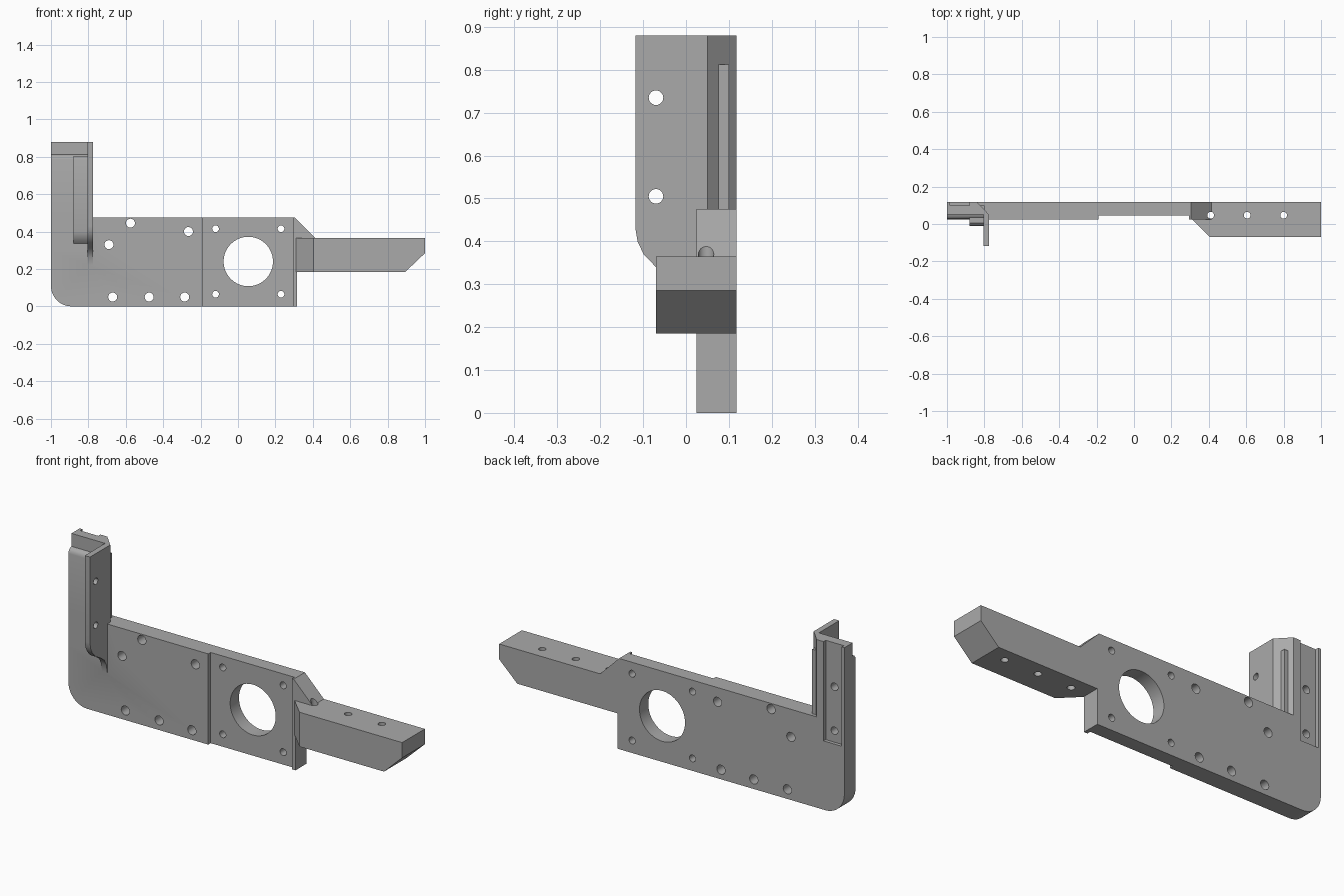
import bpy, bmesh, math
from mathutils import Vector

old = bpy.data.objects.get("Cube")
if old:
    bpy.data.objects.remove(old, do_unlink=True)

grey = bpy.data.materials.new("machined grey")
grey.use_nodes = True
COLOUR = (0.4, 0.4, 0.4, 1)
grey.diffuse_color = COLOUR
grey.node_tree.nodes["Principled BSDF"].inputs["Base Color"].default_value = COLOUR

# Maps a profile point (a, b) and a depth d to space, for each extrusion axis
PLACE = {"x": lambda a, b, d: (d, a, b),
         "y": lambda a, b, d: (a, d, b),
         "z": lambda a, b, d: (a, b, d)}


def prism(name, points, axis, low, high):
    """Extrude a closed profile along an axis."""
    bm = bmesh.new()
    place = PLACE[axis]
    face = bm.faces.new([bm.verts.new(place(a, b, low)) for a, b in points])
    new = bmesh.ops.extrude_face_region(bm, geom=[face])["geom"]
    shift = Vector(place(0, 0, high - low))
    bmesh.ops.translate(bm, vec=shift, verts=[v for v in new if isinstance(v, bmesh.types.BMVert)])
    bmesh.ops.recalc_face_normals(bm, faces=bm.faces)
    mesh = bpy.data.meshes.new(name)
    bm.to_mesh(mesh)
    bm.free()
    mesh.materials.append(grey)
    obj = bpy.data.objects.new(name, mesh)
    bpy.context.collection.objects.link(obj)
    return obj


def arc(cx, cy, r, start, end, n):
    angles = [math.radians(start + (end - start) * i / n) for i in range(n + 1)]
    return [(cx + r * math.cos(t), cy + r * math.sin(t)) for t in angles]


def rect(a0, b0, a1, b1):
    return [(a0, b0), (a1, b0), (a1, b1), (a0, b1)]


def drill(axis, a, b, r, low, high, n=24):
    return prism("drill", arc(a, b, r, 0, 360 - 360 / n, n - 1), axis, low, high)


def combine(target, other, operation):
    """Apply a boolean and remove the second object."""
    mod = target.modifiers.new("boolean", "BOOLEAN")
    mod.operation, mod.object, mod.solver = operation, other, "EXACT"
    bpy.context.view_layer.update()
    graph = bpy.context.evaluated_depsgraph_get()
    mesh = bpy.data.meshes.new_from_object(target.evaluated_get(graph))
    target.modifiers.clear()
    target.data = mesh
    bpy.data.objects.remove(other, do_unlink=True)


BACK, FRONT = 0.118, 0.025

# Main plate with rounded lower corner and sloped gusset above the arm
plate = prism("bracket_body",
              arc(-0.89, 0.11, 0.11, 180, 270, 10)
              + [(0.315, 0), (0.315, 0.365), (0.415, 0.365), (0.305, 0.475), (-1, 0.475)],
              "y", FRONT, BACK)

# Shallow mounting recess
combine(plate, prism("recess", rect(-0.19, -0.1, 0.295, 0.6), "y", -0.05, 0.045), "DIFFERENCE")

# Arm with slanted root and tip
arm = prism("arm", [(0.3, BACK), (1, BACK), (1, -0.07), (0.405, -0.07), (0.31, FRONT), (0.3, FRONT)],
            "z", 0.185, 0.365)
combine(arm, prism("tip_cut", [(0.895, 0.185), (0.79, 0.085), (1.1, 0.085), (1.1, 0.38)],
                   "y", -0.2, 0.2), "DIFFERENCE")

# Upright post, its thick front, the rib and the side flange
post = prism("post", [(-1, BACK), (-0.84, BACK), (-0.775, 0.05), (-0.805, 0.05), (-1, 0.05)],
             "z", 0.3, 0.88)
post_front = prism("post_front", [(0.1, 0.3), (FRONT, 0.3), (FRONT, 0.785), (0.028, 0.798),
                                  (0.037, 0.808), (0.05, 0.812), (0.1, 0.812)], "x", -1, -0.8)
rib = prism("rib", [(0.1, 0.33), (FRONT, 0.335), (0.01, 0.35), (-0.005, 0.375), (-0.01, 0.4),
                    (-0.01, 0.78), (-0.006, 0.795), (0.005, 0.805), (0.1, 0.805)],
            "x", -0.88, -0.8)
flange = prism("flange", [(0.05, 0.88), (-0.118, 0.88), (-0.118, 0.43), (-0.113, 0.4),
                          (-0.099, 0.37), (-0.07, 0.34), (-0.03, 0.318), (0, 0.295),
                          (0.017, 0.265), (FRONT, 0.22), (0.05, 0.22)], "x", -0.805, -0.775)
for part in (post, post_front, rib, flange, arm):
    combine(plate, part, "UNION")

# Slot in the back of the post, with two blind holes
combine(plate, prism("slot", rect(-0.985, 0.36, -0.88, 1), "y", 0.1, 0.2), "DIFFERENCE")
for z in (0.42, 0.65):
    combine(plate, drill("y", -0.93, z, 0.02, 0.05, 0.2), "DIFFERENCE")

# Large bore and four small holes around it
combine(plate, drill("y", 0.055, 0.24, 0.132, -0.1, 0.2, 64), "DIFFERENCE")
for x in (-0.12, 0.23):
    for z in (0.065, 0.415):
        combine(plate, drill("y", x, z, 0.018, -0.1, 0.2), "DIFFERENCE")

# Plate mounting holes
for x, z in ((-0.575, 0.445), (-0.69, 0.33), (-0.265, 0.4),
             (-0.67, 0.05), (-0.475, 0.05), (-0.285, 0.05)):
    combine(plate, drill("y", x, z, 0.024, -0.1, 0.2), "DIFFERENCE")

# Flange cross holes
for z in (0.505, 0.735):
    combine(plate, drill("x", -0.07, z, 0.017, -0.9, -0.7), "DIFFERENCE")

# Vertical arm holes
for x in (0.41, 0.605, 0.8):
    combine(plate, drill("z", x, 0.047, 0.018, 0.1, 0.55), "DIFFERENCE")

bpy.ops.object.select_all(action="DESELECT")
plate.select_set(True)
bpy.context.view_layer.objects.active = plate
bpy.ops.object.shade_smooth_by_angle(angle=math.radians(32))
